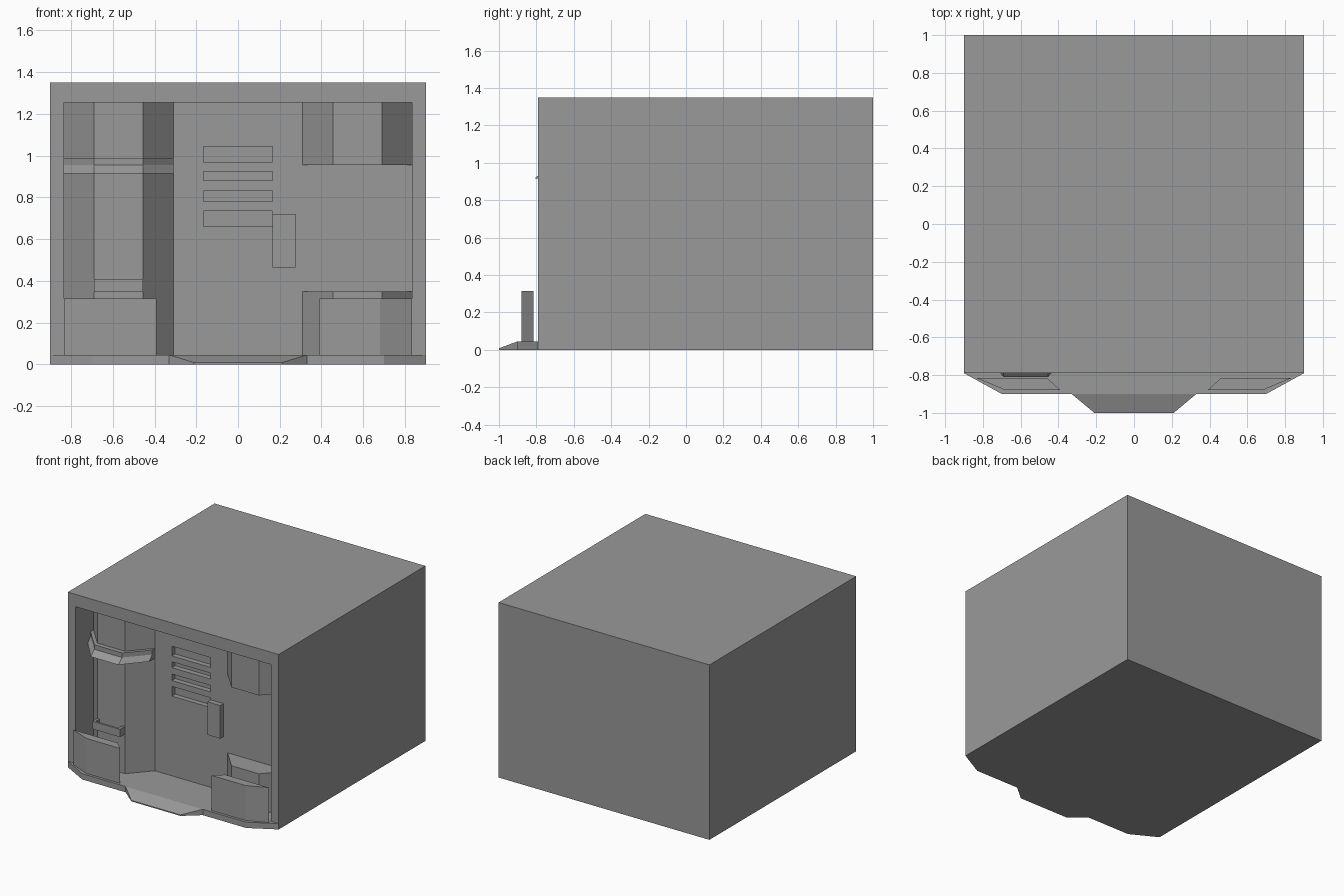
import bpy
import bmesh

old = bpy.data.objects.get("Cube")
if old:
    bpy.data.objects.remove(old, do_unlink=True)

grey = bpy.data.materials.new("plain_grey")
grey.use_nodes = True
colour = (0.32, 0.32, 0.32, 1)
grey.diffuse_color = colour
grey.node_tree.nodes["Principled BSDF"].inputs["Base Color"].default_value = colour

FRONT, WALL, COLUMN, FLOOR = -0.79, -0.57, -0.73, 0.045


def loft(name, rings):
    """Closed flat-faced solid through matching rings of points."""
    bm = bmesh.new()
    rows = [[bm.verts.new(p) for p in ring] for ring in rings]
    n = len(rows[0])
    for a, b in zip(rows, rows[1:]):
        for i in range(n):
            j = (i + 1) % n
            bm.faces.new((a[i], a[j], b[j], b[i]))
    bm.faces.new(rows[0])
    bm.faces.new(rows[-1])
    bmesh.ops.recalc_face_normals(bm, faces=bm.faces)
    mesh = bpy.data.meshes.new(name)
    bm.to_mesh(mesh)
    bm.free()
    mesh.materials.append(grey)
    obj = bpy.data.objects.new(name, mesh)
    bpy.context.collection.objects.link(obj)
    return obj


def prism(name, plan, z0, z1):
    return loft(name, [[(x, y, z) for x, y in plan] for z in (z0, z1)])


def box(name, x0, x1, y0, y1, z0, z1):
    return prism(name, [(x0, y0), (x1, y0), (x1, y1), (x0, y1)], z0, z1)


def cut(target, cutters):
    """Subtract each cutter, bake the result and drop the cutters."""
    for c in cutters:
        c.hide_render = True
        mod = target.modifiers.new("cut", 'BOOLEAN')
        mod.operation, mod.solver, mod.object = 'DIFFERENCE', 'EXACT', c
    bpy.context.view_layer.update()
    graph = bpy.context.evaluated_depsgraph_get()
    mesh = bpy.data.meshes.new_from_object(target.evaluated_get(graph))
    target.modifiers.clear()
    target.data = mesh
    for c in cutters:
        bpy.data.objects.remove(c, do_unlink=True)


# Main block with the open recess and four vent slots
body = box("body", -0.9, 0.9, FRONT, 1, 0, 1.35)
cutters = [box("recess_cutter", -0.835, 0.835, -0.95, WALL, FLOOR, 1.255)]
for z0, z1 in ((0.97, 1.045), (0.88, 0.925), (0.78, 0.83), (0.66, 0.735)):
    cutters.append(box("slot_cutter", -0.165, 0.165, -0.65, WALL + 0.04, z0, z1))
cut(body, cutters)

# Raised control plate beside the slots
box("control_plate", 0.165, 0.275, WALL - 0.04, WALL + 0.02, 0.465, 0.72)

# Angled columns: full height on one side, split on the other
plan = [(-0.835, WALL), (-0.69, COLUMN), (-0.455, COLUMN), (-0.31, WALL)]
mirrored = [(-x, y) for x, y in plan]
prism("right_column", plan, FLOOR, 1.255)
prism("left_column_top", mirrored, 0.955, 1.255)
prism("left_column_base", mirrored, FLOOR, 0.35)

# Low guard plates standing on the sill
guard = [(0.39, -0.88), (0.68, -0.88), (0.835, -0.815), (0.46, -0.815)]
prism("left_guard", guard, FLOOR, 0.315)
prism("right_guard", [(-x, y) for x, y in guard], FLOOR, 0.315)

# Sill and sloping entry ramp
prism("sill", [(-0.9, FRONT), (-0.7, -0.9), (0.7, -0.9), (0.9, FRONT)], 0, FLOOR)
loft("ramp", [
    [(-0.33, -0.9, 0), (0.33, -0.9, 0), (0.33, -0.9, FLOOR), (-0.33, -0.9, FLOOR)],
    [(-0.21, -1, 0), (0.21, -1, 0), (0.21, -1, 0.008), (-0.21, -1, 0.008)],
])

# Flared ledge wrapped round the full column
rings = []
for (x, y), flare in zip(plan, (0.07, 0.08, 0.08, 0.07)):
    rings.append([(x, y - flare, 0.915), (x, y - 0.035, 0.955),
                  (x, y - 0.035, 0.99), (x, y + 0.02, 0.99), (x, y + 0.02, 0.915)])
loft("ledge", rings)

# Small open tray on the column
tray = box("tray", -0.69, -0.455, FRONT, COLUMN + 0.01, 0.35, 0.41)
cut(tray, [box("tray_cutter", -0.67, -0.475, FRONT + 0.015, COLUMN, 0.375, 0.5)])
